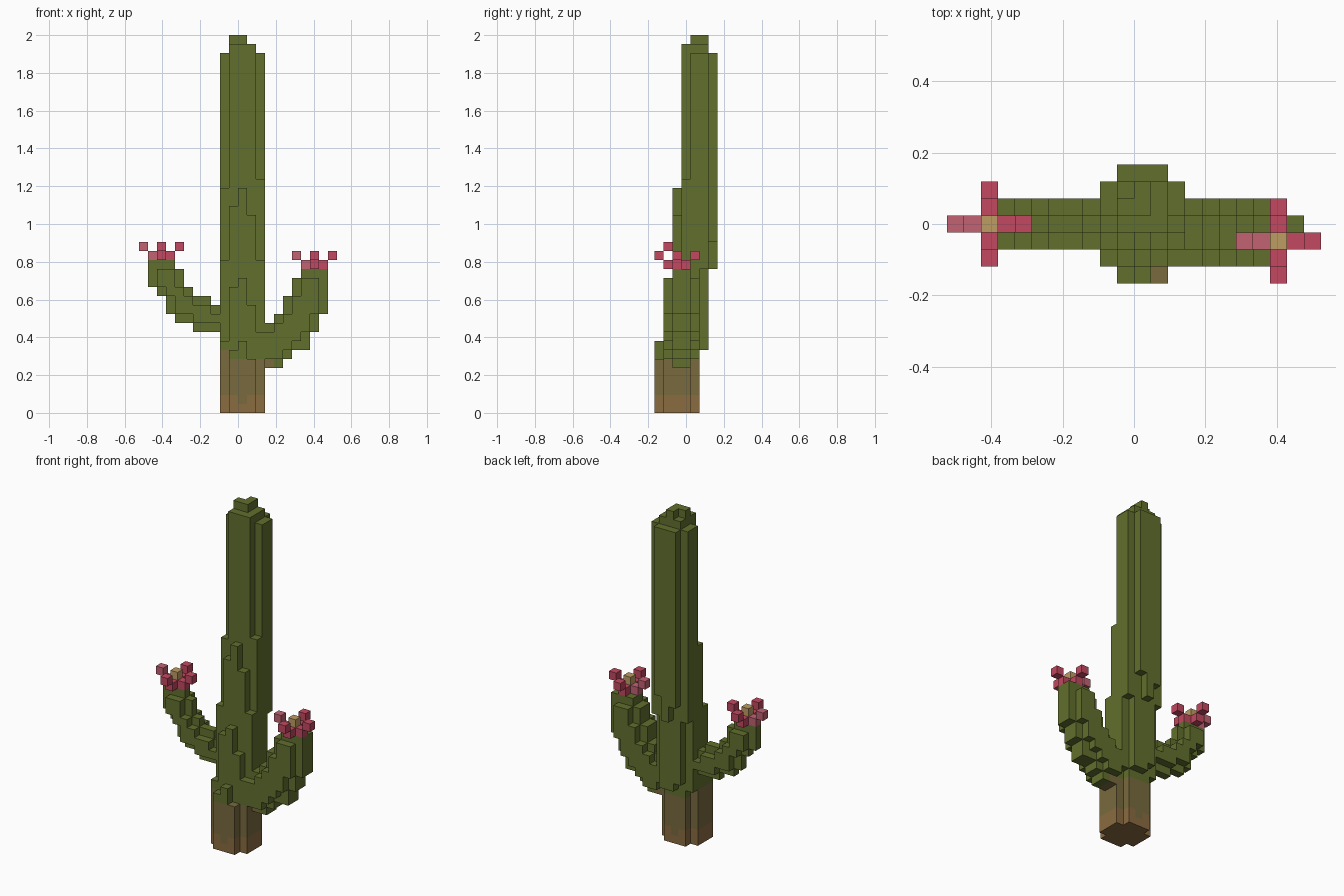
import bpy, bmesh, math
from mathutils import Vector

cube = bpy.data.objects.get("Cube")
if cube:
    bpy.data.objects.remove(cube)

V = 2 / 42            # edge of one block
GREEN, OLIVE, BROWN, PINK, ROSE, TAN = range(6)


def linear(c):
    c /= 255
    return c / 12.92 if c <= 0.04045 else ((c + 0.055) / 1.055) ** 2.4


def make_material(name, rgb):
    m = bpy.data.materials.new(name)
    col = [linear(c) for c in rgb] + [1]
    m.use_nodes = True
    bsdf = next(n for n in m.node_tree.nodes if n.type == 'BSDF_PRINCIPLED')
    bsdf.inputs["Base Color"].default_value = col
    bsdf.inputs["Roughness"].default_value = 0.9
    m.diffuse_color = col
    return m


MATS = [make_material(*a) for a in (
    ("cactus green", (97, 111, 45)), ("olive bark", (121, 106, 62)),
    ("brown bark", (138, 108, 64)), ("petal pink", (194, 72, 96)),
    ("pale petal pink", (194, 98, 114)), ("pollen tan", (190, 156, 100)))]


def trunk_colour(i, k):
    """Brown foot, olive band, green above."""
    if k < (1 if i == 0 else 2):
        return BROWN
    return OLIVE if k < (7 if i == -2 else 6) else GREEN


# Trunk: per depth row, (bottom, top) of the five columns from -x to +x
ROWS = [
    [None, (0, 7), (0, 8), (0, 6), None],
    [(0, 8), (0, 14), (0, 15), (0, 12), (0, 9)],
    [(0, 17), (0, 23), (0, 25), (0, 22), (0, 17)],
    [(0, 25), (0, 41), (0, 41), (0, 41), (0, 26)],
    [(7, 40), (0, 42), (0, 42), (0, 41), (7, 40)],
    [(16, 40), (8, 41), (7, 42), (7, 41), (16, 40)],
    [None, (18, 40), (16, 40), (19, 40), None],
]
trunk = {(i - 2, j, k): trunk_colour(i - 2, k)
         for j, row in enumerate(ROWS) for i, span in enumerate(row) if span
         for k in range(*span)}


def make_arm(side, spans, core):
    """Curved arm: full outline on the core rows, thinner outline either side."""
    start = 3
    outline = {(side * (start + n) - 0, k) for n, s in enumerate(spans)
               for k in range(*s)}
    root = {(side * (start - 1), k) for k in range(42)}
    full = outline | root
    inner = {(i, k) for i, k in outline
             if all(c in full for c in ((i - 1, k), (i + 1, k), (i, k - 1), (i, k + 1)))}
    cells = {(i, j, k): GREEN for j in core for i, k in outline}
    cells.update({(i, j, k): GREEN for j in (core[0] - 1, core[-1] + 1)
                  for i, k in inner})
    return cells


right_arm = make_arm(-1, [(9, 12), (9, 13), (9, 13), (10, 14), (10, 16),
                          (11, 17), (13, 17), (14, 17)], [3])
left_arm = make_arm(1, [(5, 10), (5, 11), (6, 13), (7, 15), (7, 16),
                        (9, 16), (11, 16)], [2, 3])
# Bark colour at the underside of the arm root
left_arm.update({c: OLIVE for c in left_arm if c[0] == 3 and c[2] == 5})


def make_flower(i, j, k):
    """Four petals stepping up and outward around a tan centre."""
    cells = {(i, j, k): PINK, (i, j, k + 1): TAN}
    for dx, dy in ((1, 0), (-1, 0), (0, 1), (0, -1)):
        col = ROSE if dx < 0 else PINK
        cells[i + dx, j + dy, k] = col
        cells[i + 2 * dx, j + 2 * dy, k + 1] = col
    return cells


parts = {"trunk": trunk, "right_arm": right_arm, "left_arm": left_arm,
         "right_flower": make_flower(-9, 3, 17),
         "left_flower": make_flower(8, 2, 16)}
occupied = set().union(*parts.values())


def build(name, cells):
    """Skin the blocks: outer faces only, flat areas merged."""
    bm = bmesh.new()
    for cell, col in cells.items():
        centre = Vector((cell[0] + 0.5, cell[1] - 3, cell[2] + 0.5))
        for axis in range(3):
            for sign in (1, -1):
                nb = list(cell)
                nb[axis] += sign
                if tuple(nb) in occupied:
                    continue
                n, u = Vector((0, 0, 0)), Vector((0, 0, 0))
                n[axis], u[(axis + 1) % 3] = sign, 1
                w = n.cross(u)
                face = bm.faces.new([bm.verts.new((centre + (n + u * a + w * b) / 2) * V)
                                     for a, b in ((-1, -1), (1, -1), (1, 1), (-1, 1))])
                face.material_index = col
    bmesh.ops.remove_doubles(bm, verts=bm.verts[:], dist=V * 0.01)
    bmesh.ops.dissolve_limit(bm, angle_limit=math.radians(1), verts=bm.verts[:],
                             edges=bm.edges[:], delimit={'MATERIAL'})
    mesh = bpy.data.meshes.new(name)
    for m in MATS:
        mesh.materials.append(m)
    bm.to_mesh(mesh)
    bm.free()
    bpy.context.collection.objects.link(bpy.data.objects.new(name, mesh))


for part_name, part_cells in parts.items():
    build(part_name, part_cells)
